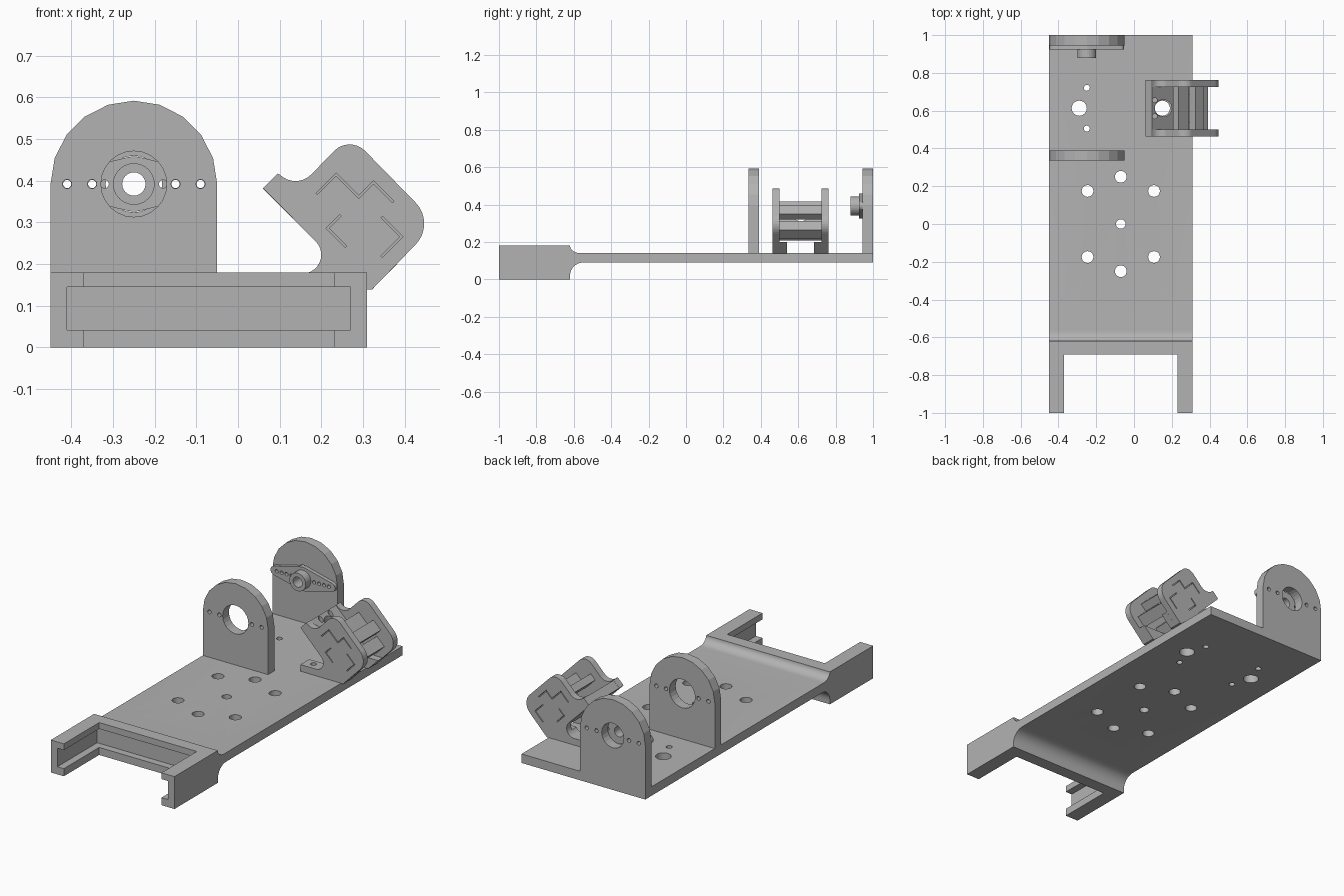
import bpy, bmesh, math

if "Cube" in bpy.data.objects:
    bpy.data.objects.remove(bpy.data.objects["Cube"], do_unlink=True)

GREY = (0.45, 0.45, 0.45, 1)
grey = bpy.data.materials.new("plain_grey")
grey.use_nodes = True
grey.diffuse_color = GREY
grey.node_tree.nodes["Principled BSDF"].inputs["Base Color"].default_value = GREY


def arc(cx, cy, rx, start, end, n, ry=None):
    ry = rx if ry is None else ry
    angles = [math.radians(start + (end - start) * i / n) for i in range(n + 1)]
    return [(cx + rx * math.cos(a), cy + ry * math.sin(a)) for a in angles]


def circle(cx, cy, r, n=24):
    return arc(cx, cy, r, 0, 360, n)[:-1]


def rect(a0, b0, a1, b1):
    return [(a0, b0), (a1, b0), (a1, b1), (a0, b1)]


def prism(name, outline, axis, lo, hi):
    """Extrude a closed outline along an axis from lo to hi."""
    place = {"x": lambda a, b, t: (t, a, b),
             "y": lambda a, b, t: (a, t, b),
             "z": lambda a, b, t: (a, b, t)}[axis]
    bm = bmesh.new()
    face = bm.faces.new([bm.verts.new(place(a, b, lo)) for a, b in outline])
    top = bmesh.ops.extrude_face_region(bm, geom=[face])["geom"]
    shift = place(0, 0, hi - lo)
    bmesh.ops.translate(bm, vec=shift, verts=[v for v in top if isinstance(v, bmesh.types.BMVert)])
    bmesh.ops.recalc_face_normals(bm, faces=bm.faces)
    mesh = bpy.data.meshes.new(name)
    bm.to_mesh(mesh)
    bm.free()
    mesh.materials.append(grey)
    ob = bpy.data.objects.new(name, mesh)
    bpy.context.collection.objects.link(ob)
    return ob


def cut(ob, outline, axis, lo, hi):
    """Remove an extruded outline from an object."""
    cutter = prism("cutter", outline, axis, lo, hi)
    cutter.hide_render = True
    mod = ob.modifiers.new("cut", "BOOLEAN")
    mod.operation, mod.solver, mod.object = "DIFFERENCE", "EXACT", cutter
    bpy.context.view_layer.objects.active = ob
    bpy.ops.object.modifier_apply(modifier=mod.name)
    bpy.data.objects.remove(cutter, do_unlink=True)


def tilted(points):
    """Turn points in the bracket's 45 degree frame into x, z."""
    s = math.sqrt(0.5)
    return [((u - v) * s, (u + v) * s) for u, v in points]


# Base plate with thick front fork and filleted steps
side = ([(-1, 0), (-0.62, 0)] + arc(-0.55, 0.02, 0.07, 180, 90, 8)
        + [(1, 0.09), (1, 0.14)] + arc(-0.565, 0.18, 0.055, 270, 180, 8, 0.04) + [(-1, 0.18)])
base = prism("base_plate", side, "x", -0.45, 0.31)
cut(base, rect(-0.37, -1.1, 0.23, -0.69), "z", -0.1, 0.3)
cut(base, rect(-0.41, 0.042, 0.27, 0.145), "y", -1.1, -0.65)

# Mounting holes: one in the middle, a ring of six, and two servo patterns
MID = -0.07
cut(base, circle(MID, 0, 0.025), "z", 0, 0.3)
for sx, sy in [(0, 1), (0, -1), (1, 0.7), (1, -0.7), (-1, 0.7), (-1, -0.7)]:
    cut(base, circle(MID + 0.176 * sx, 0.25 * sy, 0.031), "z", 0, 0.3)
for s in (-1, 1):
    cut(base, circle(MID + 0.22 * s, 0.613, 0.04), "z", 0, 0.3)
    for y in (0.505, 0.721):
        cut(base, circle(MID + 0.18 * s, y, 0.016, 16), "z", 0, 0.3)
base.select_set(True)
bpy.context.view_layer.objects.active = base
bpy.ops.object.shade_smooth_by_angle(angle=math.radians(30))
base.select_set(False)

# Two rounded uprights with bores and screw holes
CX, CZ = -0.25, 0.392
upright = [(CX - 0.2, 0.12), (CX + 0.2, 0.12)] + arc(CX, CZ, 0.2, 0, 180, 10)
for name, lo, hi, bore in [("front_upright", 0.335, 0.39, 0.079), ("rear_upright", 0.945, 1, 0.068)]:
    ob = prism(name, upright, "y", lo, hi)
    cut(ob, circle(CX, CZ, bore), "y", lo - 0.1, hi + 0.1)
    for dx in (-0.16, -0.1, 0.1, 0.16):
        cut(ob, circle(CX + dx, CZ, 0.011, 12), "y", lo - 0.1, hi + 0.1)

# Servo horn on the rear upright: tapered double arm and hub
horn = (arc(CX + 0.173, CZ, 0.025, -77, 77, 8) + arc(CX, CZ, 0.066, 77, 103, 4)
        + arc(CX - 0.173, CZ, 0.025, 103, 257, 8) + arc(CX, CZ, 0.066, 257, 283, 4))
arm = prism("servo_horn_arm", horn, "y", 0.925, 0.946)
for d in (0.07, 0.1, 0.13, 0.16):
    for s in (-1, 1):
        cut(arm, circle(CX + s * d, CZ, 0.01, 12), "y", 0.9, 1)
hub = prism("servo_horn_hub", circle(CX, CZ, 0.05), "y", 0.88, 0.93)
for ob in (arm, hub):
    cut(ob, circle(CX, CZ, 0.028), "y", 0.8, 1.1)

# Tilted bracket: matching side plates with feet
flange = [(0.322, 0.139), (0.06, 0.139), (0.06, 0.177)]
cheek = ([(0.06, 0.382), (0.095, 0.417)] + arc(0.138, 0.452, 0.053, 225, 315, 8)
         + arc(0.268, 0.435, 0.052, 135, 45, 8) + arc(0.375, 0.297, 0.072, 45, -45, 8)
         + flange + arc(0.155, 0.222, 0.045, -90, 45, 10))
foot = flange + arc(0.155, 0.222, 0.045, -90, -29, 5) + [(0.382, 0.2)]
slits = [[(0.396, 0.127), (0.46, 0.127), (0.46, 0.05), (0.51, 0.05), (0.51, -0.014)],
         [(0.396, 0.05), (0.354, 0.05), (0.354, -0.01)],
         [(0.465, -0.025), (0.465, -0.09), (0.4, -0.09)]]
W = 0.0025
for name, outer, inner, leg in [("front", 0.462, 0.5, 0.54), ("rear", 0.762, 0.724, 0.684)]:
    plate = prism("bracket_" + name + "_cheek", cheek, "y", min(outer, inner), max(outer, inner))
    pad = prism("bracket_" + name + "_foot", foot, "y", min(inner, leg), max(inner, leg))
    hole_y = 0.505 if name == "front" else 0.721
    for ob in (plate, pad):
        cut(ob, circle(0.11, hole_y, 0.016, 16), "z", 0.1, 0.23)
    for path in slits:
        for (u0, v0), (u1, v1) in zip(path, path[1:]):
            line = rect(min(u0, u1) - W, min(v0, v1) - W, max(u0, u1) + W, max(v0, v1) + W)
            cut(plate, tilted(line), "y", outer - 0.015, outer + 0.015)

# Bracket floor with cable opening and screw holes
floor = prism("bracket_floor", tilted(rect(0.312, -0.02, 0.361, 0.227)), "y", 0.498, 0.726)
cut(floor, circle(0.155, 0.613, 0.045), "z", 0.2, 0.5)
for y in (0.57, 0.655):
    cut(floor, circle(0.11, y, 0.013, 12), "z", 0.2, 0.5)

# Cross bars between the cheeks
bars = [("upper", 0.42, 0.05, 0.46, 0.127), ("middle", 0.465, -0.014, 0.51, 0.05),
        ("lower", 0.4, -0.09, 0.465, -0.025)]
for name, *box in bars:
    prism("bracket_" + name + "_bar", tilted(rect(*box)), "y", 0.498, 0.726)
